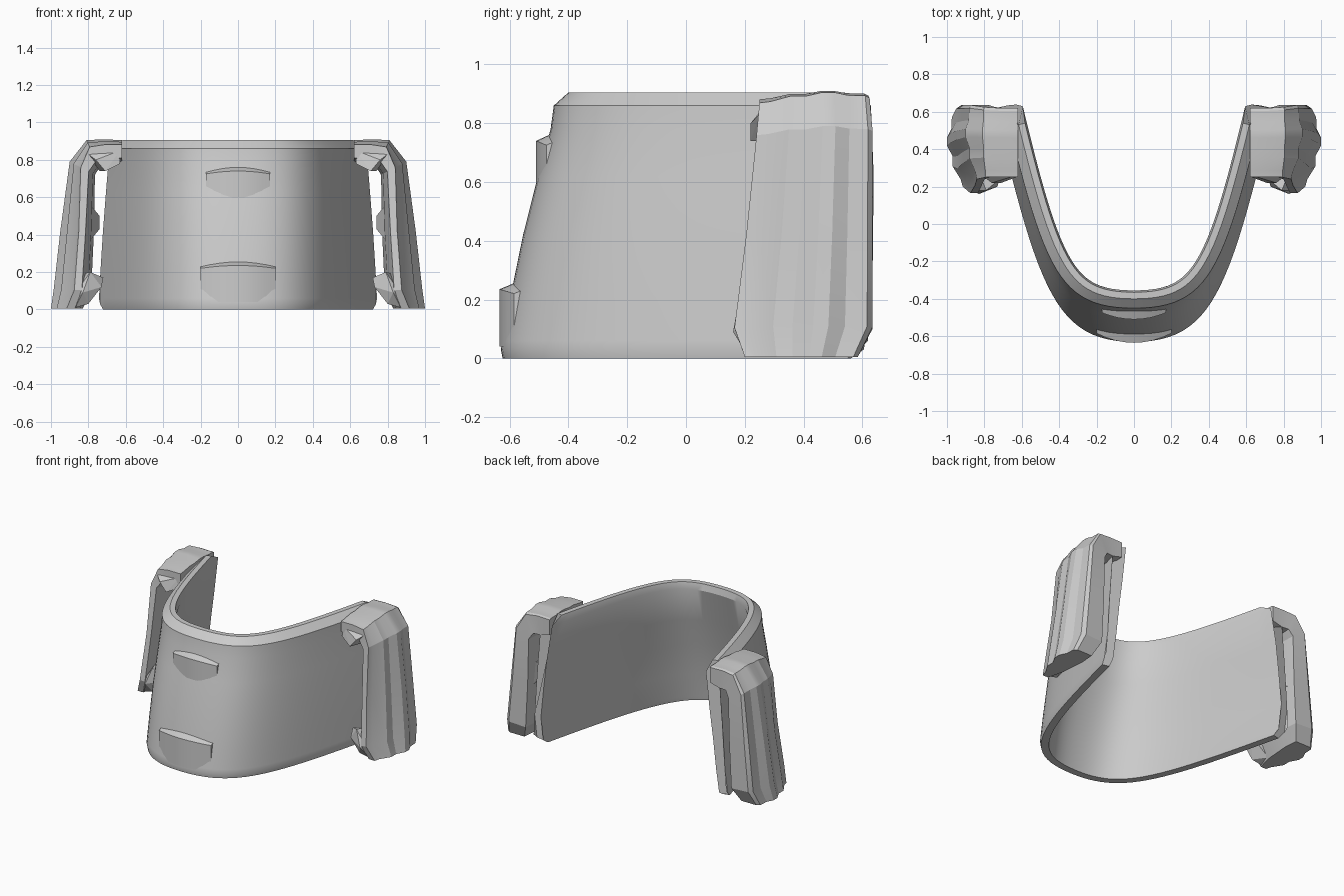
import bpy, bmesh, math
from mathutils import Vector

if "Cube" in bpy.data.objects:
    bpy.data.objects.remove(bpy.data.objects["Cube"], do_unlink=True)

grey = bpy.data.materials.new("plain grey")
grey.use_nodes = True
grey.diffuse_color = (0.6, 0.6, 0.6, 1)
grey.node_tree.nodes["Principled BSDF"].inputs["Base Color"].default_value = (0.6, 0.6, 0.6, 1)


def finish(name, bm, smooth=None, mirror=False):
    """Turn a bmesh into a named object, smoothed below an angle and optionally mirrored."""
    bmesh.ops.recalc_face_normals(bm, faces=bm.faces)
    mesh = bpy.data.meshes.new(name)
    bm.to_mesh(mesh)
    bm.free()
    mesh.materials.append(grey)
    obj = bpy.data.objects.new(name, mesh)
    bpy.context.collection.objects.link(obj)
    if smooth:
        mesh.shade_smooth()
        mesh.set_sharp_from_angle(angle=math.radians(smooth))
    if mirror:
        obj.modifiers.new("mirror", "MIRROR").use_mirror_merge = False
    return obj


def loft(name, rings, **options):
    """Skin a run of equal closed rings and cap both ends."""
    bm = bmesh.new()
    rows = [[bm.verts.new(p) for p in ring] for ring in rings]
    n = len(rows[0])
    for a, b in zip(rows, rows[1:]):
        for i in range(n):
            bm.faces.new((a[i], a[(i + 1) % n], b[(i + 1) % n], b[i]))
    bm.faces.new(rows[0])
    bm.faces.new(rows[-1])
    return finish(name, bm, **options)


def hull(name, points, **options):
    bm = bmesh.new()
    for p in points:
        bm.verts.new(p)
    bmesh.ops.convex_hull(bm, input=bm.verts[:])
    return finish(name, bm, **options)


# Plan curve of the band: half a U, blended between its bottom and top outlines
LOW = [Vector(p) for p in ((0, -.63), (.42, -.63), (.51, -.35), (.745, .62))]
HIGH = [Vector(p) for p in ((0, -.45), (.40, -.45), (.48, -.25), (.69, .62))]


def plan(t, blend, inset=0.0):
    p = [a.lerp(b, blend) for a, b in zip(LOW, HIGH)]
    s, u = abs(t), 1 - abs(t)
    pos = p[0] * u**3 + p[1] * 3*u*u*s + p[2] * 3*u*s*s + p[3] * s**3
    tan = (p[1] - p[0]) * u*u + (p[2] - p[1]) * 2*u*s + (p[3] - p[2]) * s*s
    pos += Vector((-tan.y, tan.x)).normalized() * inset
    return Vector((math.copysign(pos.x, t) if t else 0, pos.y))


# Curved band: (height, blend, inset, reach along the curve)
section = [(0, 0, .006, .975), (.03, 0, 0, .99), (.06, .03, 0, 1), (.20, .17, 0, 1),
           (.42, .42, 0, 1), (.62, .70, 0, 1), (.78, .94, 0, 1), (.86, 1, 0, .995),
           (.905, 1, .05, .96), (.905, 1, .085, .96), (.86, 1, .095, .995), (.62, .70, .08, 1),
           (.42, .42, .07, 1), (.20, .17, .06, 1), (.03, 0, .06, .99), (0, 0, .055, .975)]
rings = []
for k in range(-24, 25):
    ring = []
    for z, blend, inset, reach in section:
        p = plan(k / 24 * reach, blend, inset)
        ring.append((p.x, p.y, z))
    rings.append(ring)
loft("curved_band", rings, smooth=28)


# Raised catches on the front: vertical wedges that grow out of the sloping band
def catch(name, half, front, back, sag, low, high):
    rings = []
    for k in range(-4, 5):
        f = k / 4
        y = sag * f * f
        drop = .015 * f * f
        rings.append([(half * f, front + y, low), (half * f, front + y, high - .025 - drop),
                      (half * f, back + y, high - drop), (half * f, front + .02 + y, low)])
    loft(name, rings, smooth=28)


catch("upper_catch", .17, -.51, -.455, .035, .60, .765)
catch("lower_catch", .20, -.635, -.575, .05, .04, .26)

# Side flap section: (place from front to back, share of the way from outer to inner skin)
skin = [(0, .55), (.1, .48), (.28, .2), (.42, .2), (.57, 0), (.68, 0), (.8, .15),
        (.96, .17), (1, .3), (1, .95), (.75, 1), (.3, .92), (0, .75)]
# Flap stations: inner x z, outer x z, front y, back y, strength of the outer shaping
stations = [(.62, .78, .62, .905, .25, .62, .35),
            (.69, .76, .72, .91, .25, .62, .35),
            (.74, .76, .81, .905, .25, .625, .45),
            (.765, .72, .90, .79, .24, .635, .8),
            (.77, .42, .95, .42, .205, .635, 1),
            (.785, .10, .985, .11, .165, .635, 1),
            (.83, .005, 1.0, .005, .20, .585, .9)]
rings = []
for xi, zi, xo, zo, front, rear, rib in stations:
    ring = []
    for place, share in skin:
        f = share * rib if share < .6 else share
        ring.append((xo + (xi - xo) * f, front + (rear - front) * place, zo + (zi - zo) * f))
    rings.append(ring)
loft("side_flap", rings, smooth=18, mirror=True)

# Small hooks on the flap's front edge and the bump on its inner face
hull("upper_hook", [(.63, .26, .85), (.63, .25, .78), (.71, .22, .74), (.76, .22, .80),
                    (.80, .25, .83), (.74, .30, .74)], mirror=True)
hull("lower_hook", [(.72, .24, .17), (.73, .20, .12), (.80, .20, .03), (.87, .21, .01),
                    (.86, .18, .10), (.83, .16, .09), (.79, .18, .20), (.84, .30, .19),
                    (.73, .28, .14), (.85, .30, .02)], mirror=True)
hull("inner_bump", [(.74, .47, .50), (.74, .47, .43), (.79, .35, .56), (.79, .35, .37),
                    (.79, .62, .56), (.79, .62, .37)], mirror=True)
